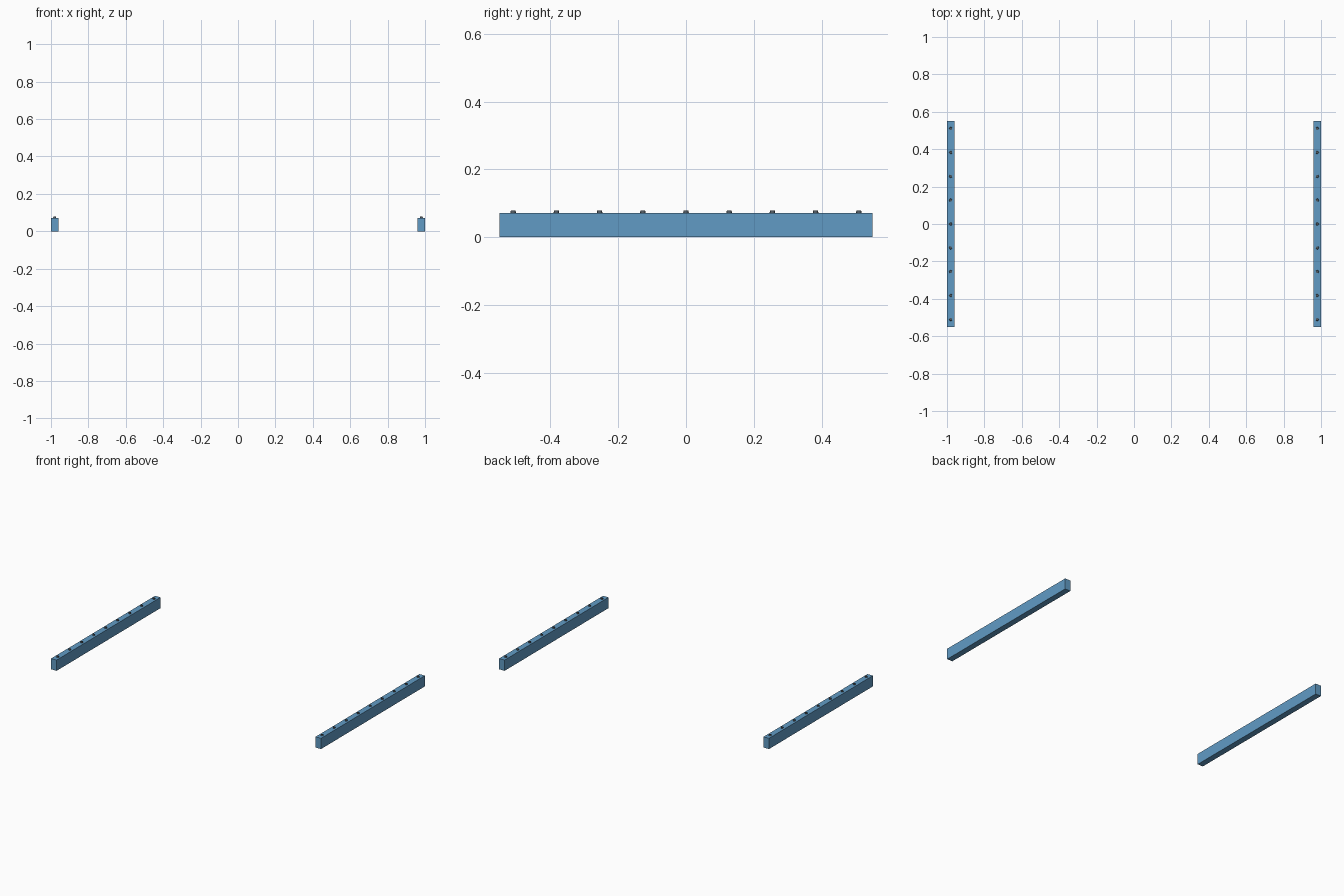
import bpy

if "Cube" in bpy.data.objects:
    bpy.data.objects.remove(bpy.data.objects["Cube"])

RAIL_W, RAIL_L, RAIL_H = 0.04, 1.10, 0.072
BOLT_COUNT, BOLT_SPAN = 9, 1.02


def make_material(name, color):
    mat = bpy.data.materials.new(name)
    mat.diffuse_color = (*color, 1)
    mat.use_nodes = True
    mat.node_tree.nodes["Principled BSDF"].inputs["Base Color"].default_value = mat.diffuse_color
    return mat


blue = make_material("blue_paint", (0.12, 0.33, 0.56))
dark = make_material("dark_metal", (0.08, 0.10, 0.12))


def add_rail(side, x):
    # Long rectangular rail standing on the ground
    bpy.ops.mesh.primitive_cube_add(size=1, location=(x, 0, RAIL_H / 2))
    rail = bpy.context.object
    rail.name = f"{side}_rail"
    rail.scale = (RAIL_W, RAIL_L, RAIL_H)
    bpy.ops.object.transform_apply(location=False, rotation=False, scale=True)
    rail.data.materials.append(blue)


def add_bolt(side, index, x, y):
    # Small, slightly tapered bolt head seated in the rail top
    bottom, top = RAIL_H - 0.002, 0.079
    bpy.ops.mesh.primitive_cone_add(
        vertices=12, radius1=0.0085, radius2=0.007,
        depth=top - bottom, location=(x, y, (top + bottom) / 2))
    bolt = bpy.context.object
    bolt.name = f"{side}_bolt_{index + 1}"
    bolt.data.materials.append(dark)
    bpy.ops.object.shade_smooth_by_angle()


# Matching rails on both sides, each with an even row of bolts
for side, sign in (("left", -1), ("right", 1)):
    x = sign * (1 - RAIL_W / 2)
    add_rail(side, x)
    for i in range(BOLT_COUNT):
        add_bolt(side, i, x, -BOLT_SPAN / 2 + i * BOLT_SPAN / (BOLT_COUNT - 1))
